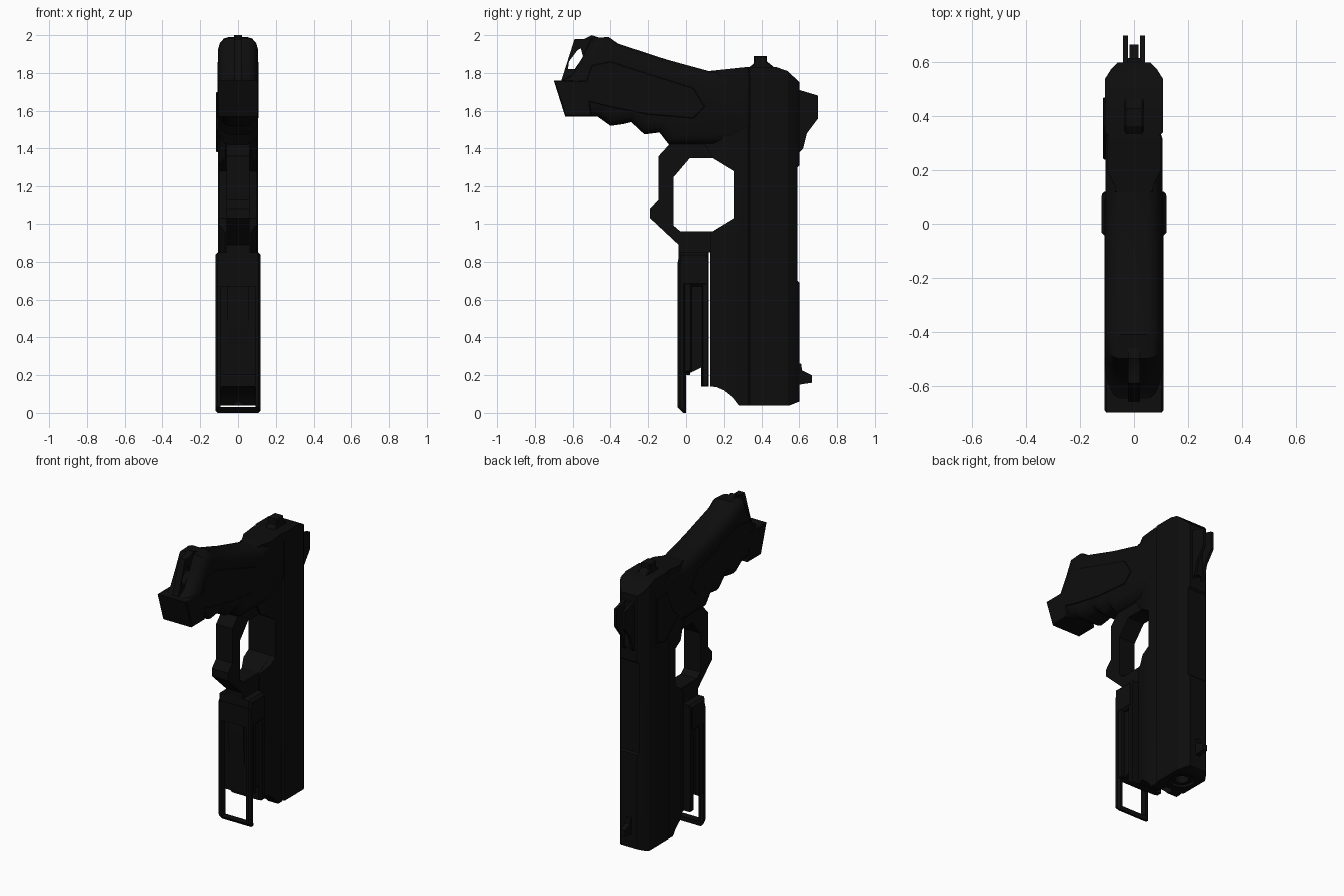
import bpy, bmesh, math
from mathutils import Vector

cube = bpy.data.objects.get("Cube")
if cube:
    bpy.data.objects.remove(cube, do_unlink=True)

black = bpy.data.materials.new("matte black")
black.use_nodes = True
black.diffuse_color = (0.004, 0.004, 0.004, 1)
bsdf = next(n for n in black.node_tree.nodes if n.type == "BSDF_PRINCIPLED")
bsdf.inputs["Base Color"].default_value = black.diffuse_color
bsdf.inputs["Roughness"].default_value = 0.6


def finish(name, bm):
    bmesh.ops.recalc_face_normals(bm, faces=bm.faces)
    mesh = bpy.data.meshes.new(name)
    bm.to_mesh(mesh)
    bm.free()
    mesh.materials.append(black)
    ob = bpy.data.objects.new(name, mesh)
    bpy.context.collection.objects.link(ob)
    return ob


def inset(pts, d):
    """Move every side of a closed outline inward by d."""
    n = len(pts)
    area = sum(pts[i][0] * pts[(i + 1) % n][1] - pts[(i + 1) % n][0] * pts[i][1] for i in range(n))
    s = 1 if area > 0 else -1
    out = []
    for i in range(n):
        p, a, b = Vector(pts[i]), Vector(pts[i - 1]), Vector(pts[(i + 1) % n])
        e, f = (p - a).normalized(), (b - p).normalized()
        m, k = Vector((-e.y, e.x)) * s, Vector((-f.y, f.x)) * s
        out.append(p + (m + k) * d / max(1 + m.dot(k), 0.4))
    return out


def loft(name, pts, layers, axis="x"):
    """Stack an outline along an axis; layers are (position, inset)."""
    bm = bmesh.new()
    rings = []
    for pos, d in layers:
        ring = inset(pts, d)
        rings.append([bm.verts.new((pos, u, v) if axis == "x" else (u, v, pos)) for u, v in ring])
    n = len(pts)
    for r, q in zip(rings, rings[1:]):
        for i in range(n):
            j = (i + 1) % n
            bm.faces.new((r[i], r[j], q[j], q[i]))
    bm.faces.new(rings[0])
    bm.faces.new(rings[-1])
    return finish(name, bm)


def prism(name, pts, half, edge=0.0, x=0.0):
    """Side outline (y, z) extruded across x, with chamfered rims."""
    if edge:
        layers = [(x - half, edge), (x - half + edge, 0), (x + half - edge, 0), (x + half, edge)]
    else:
        layers = [(x - half, 0), (x + half, 0)]
    return loft(name, pts, layers)


def box(y0, y1, z0, z1):
    return [(y0, z0), (y1, z0), (y1, z1), (y0, z1)]


def rod(name, y, r, z0, z1, sides=24):
    pts = [(r * math.cos(2 * math.pi * i / sides), y + r * math.sin(2 * math.pi * i / sides))
           for i in range(sides)]
    return loft(name, pts, [(z0, 0), (z1, 0)], "z")


def combine(ob, tool, operation):
    mod = ob.modifiers.new("cut", "BOOLEAN")
    mod.operation, mod.object, mod.solver = operation, tool, "EXACT"
    bpy.context.view_layer.objects.active = ob
    bpy.ops.object.modifier_apply(modifier=mod.name)
    bpy.data.objects.remove(tool, do_unlink=True)


# Slide and frame: side outline crossed with a chamfered section
slide = prism("slide", [
    (0.128, 0.14), (0.16, 0.137), (0.2, 0.12), (0.25, 0.08), (0.28, 0.04), (0.55, 0.04), (0.6, 0.06),
    (0.6, 0.69), (0.59, 0.7), (0.59, 1.3), (0.6, 1.31), (0.6, 1.75), (0.54, 1.81), (0.48, 1.83),
    (0.31, 1.83), (0.12, 1.81), (0.1, 1.42), (0.14, 1.35), (0.255, 1.28), (0.255, 1.03), (0.128, 0.95)], 0.2)
half = [(0.07, 0.05), (0.07, 0.14), (0.1, 0.2), (0.1, 0.32), (0.095, 0.33), (0.107, 0.34),
        (0.107, 0.54), (0.085, 0.575), (0.05, 0.61)]
section = loft("section", half + [(-x, y) for x, y in reversed(half)], [(-0.1, 0), (2.1, 0)], "z")
combine(slide, section, "INTERSECT")

# Muzzle: bored end, barrel tube and recoil rod
combine(slide, rod("bore_cutter", 0.45, 0.075, -0.1, 0.2), "DIFFERENCE")
combine(slide, rod("rod_cutter", 0.3, 0.035, -0.1, 0.12), "DIFFERENCE")
barrel = rod("barrel", 0.45, 0.066, 0.05, 0.22)
combine(barrel, rod("barrel_cutter", 0.45, 0.042, 0.0, 0.19), "DIFFERENCE")
rod("recoil_rod", 0.3, 0.024, 0.08, 0.14)

# Grip with finger grooves and rounded rims
grip = [(0.38, 1.83), (0.12, 1.81), (-0.1, 1.87), (-0.36, 1.955), (-0.41, 1.99), (-0.5, 1.985),
        (-0.545, 1.89), (-0.6, 1.79), (-0.65, 1.76), (-0.63, 1.57), (-0.47, 1.57), (-0.4, 1.52),
        (-0.33, 1.53), (-0.29, 1.54), (-0.22, 1.475), (-0.14, 1.485), (-0.09, 1.42), (0.25, 1.42), (0.38, 1.5)]
rim = [(0.05, 0), (0.075, 0.008), (0.095, 0.03), (0.105, 0.06)]
loft("grip", grip, [(-x, d) for x, d in reversed(rim)] + rim)
for side, word in ((1, "left"), (-1, "right")):
    prism(word + "_grip_panel", [(-0.56, 1.66), (-0.4, 1.62), (-0.2, 1.58), (0.04, 1.56),
          (0.1, 1.62), (0.04, 1.72), (-0.12, 1.77), (-0.4, 1.86), (-0.5, 1.84)], 0.006, 0.003, side * 0.103)

# Magazine base and lanyard loop at the butt
prism("magazine_base", [(-0.7, 1.76), (-0.64, 1.57), (-0.5, 1.57), (-0.52, 1.76)], 0.109, 0.006)
loop = prism("lanyard_loop", [(-0.44, 1.98), (-0.5, 2.0), (-0.54, 1.98), (-0.59, 1.98),
             (-0.66, 1.76), (-0.5, 1.74), (-0.44, 1.86)], 0.022)
combine(loop, prism("loop_cutter", [(-0.575, 1.92), (-0.557, 1.93), (-0.545, 1.885), (-0.59, 1.82),
        (-0.625, 1.82), (-0.62, 1.86)], 0.1), "DIFFERENCE")

# Trigger guard
prism("trigger_guard", [
    (0.28, 1.46), (-0.09, 1.46), (-0.09, 1.42), (-0.145, 1.36), (-0.145, 1.13), (-0.19, 1.08), (-0.19, 1.03),
    (-0.04, 0.89), (-0.04, 0.84), (0.12, 0.84), (0.12, 0.85), (0.28, 0.85), (0.28, 1.04), (0.255, 1.03),
    (0.14, 0.96), (-0.03, 0.96), (-0.065, 0.99), (-0.065, 1.25), (0.02, 1.35), (0.14, 1.35),
    (0.255, 1.28), (0.28, 1.28)], 0.06)

# Under-barrel module: stepped body with an open front frame
prism("module_body", [(-0.005, 0.2), (0.08, 0.24), (0.08, 0.14), (0.12, 0.14),
                      (0.12, 0.82), (-0.005, 0.82)], 0.095)
for name, y0, y1, z0 in (("module_front_rail", -0.01, 0.03, 0.215), ("module_rear_rail", 0.085, 0.12, 0.14)):
    prism(name, box(y0, y1, z0, 0.83), 0.118, 0.006)
prism("module_cap", [(-0.045, 0.67), (0.12, 0.67), (0.12, 0.85), (-0.04, 0.85)], 0.12, 0.015)
frame = prism("module_frame", [(-0.045, 0.03), (-0.015, 0), (0, 0), (0, 0.8), (-0.045, 0.8)], 0.12, 0.012)
combine(frame, prism("window_cutter", box(-0.2, 0.2, 0.03, 0.67), 0.092), "DIFFERENCE")
prism("module_lens_wedge", [(0, 0.2), (-0.025, 0.6), (-0.02, 0.68), (0.02, 0.68), (0.02, 0.2)], 0.055)

# Hammer
prism("hammer", [(0.3, 1.8), (0.36, 1.85), (0.36, 1.89), (0.43, 1.89), (0.43, 1.86),
                 (0.48, 1.82), (0.48, 1.76), (0.3, 1.76)], 0.035, 0.006)

# Sights
prism("front_sight", [(0.58, 0.27), (0.61, 0.26), (0.615, 0.225), (0.667, 0.2), (0.667, 0.16),
                      (0.6, 0.15), (0.58, 0.15)], 0.016)
prism("rear_sight_base", box(0.58, 0.617, 1.4, 1.7), 0.04)
for side, word in ((1, "left"), (-1, "right")):
    prism(word + "_rear_sight_post", [(0.58, 1.72), (0.6, 1.71), (0.7, 1.68), (0.7, 1.56), (0.64, 1.48),
          (0.62, 1.4), (0.6, 1.38), (0.58, 1.38)], 0.009, 0, side * 0.031)

# Safety lever
prism("safety_lever", [(0.24, 1.5), (0.38, 1.38), (0.47, 1.4), (0.47, 1.7), (0.36, 1.7), (0.3, 1.56)],
      0.01, 0.004, -0.106)

# Smooth the rounded parts, keep edges sharp
bpy.ops.object.select_all(action="DESELECT")
for ob in bpy.context.collection.objects:
    if ob.type == "MESH" and black.name in ob.data.materials:
        ob.select_set(True)
        bpy.context.view_layer.objects.active = ob
bpy.ops.object.shade_smooth_by_angle(angle=math.radians(30))
